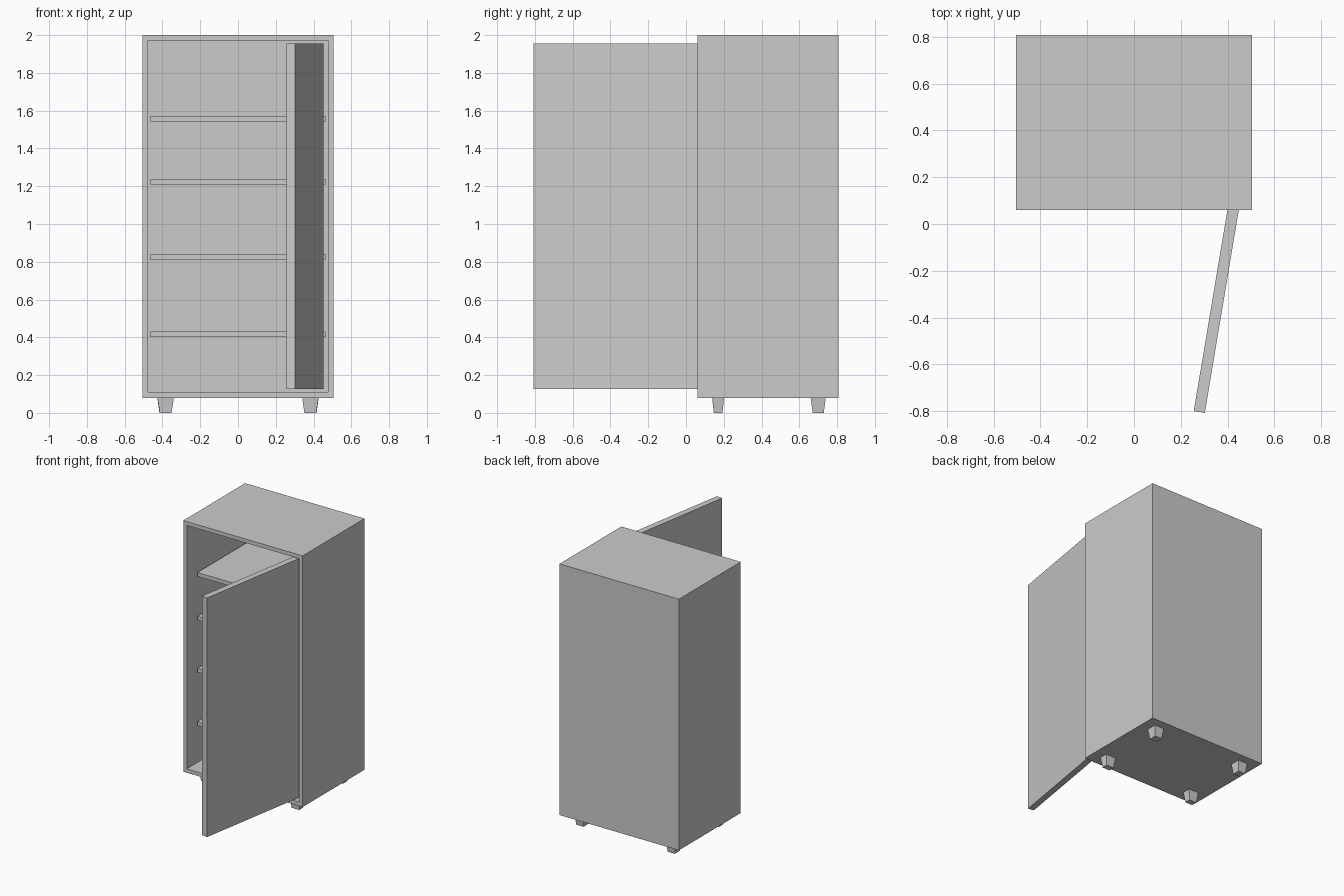
import bpy, bmesh, math
from mathutils import Matrix, Vector

if "Cube" in bpy.data.objects:
    bpy.data.objects.remove(bpy.data.objects["Cube"])

FRONT, BACK, HALF_W = 0.06, 0.807, 0.505
BOTTOM, TOP, WALL = 0.08, 2.0, 0.042


def finish(name, bm):
    bmesh.ops.recalc_face_normals(bm, faces=bm.faces[:])
    me = bpy.data.meshes.new(name)
    bm.to_mesh(me)
    bm.free()
    ob = bpy.data.objects.new(name, me)
    bpy.context.collection.objects.link(ob)
    return ob


def box_bm(lo, hi):
    lo, hi = Vector(lo), Vector(hi)
    bm = bmesh.new()
    m = Matrix.Translation((lo + hi) / 2) @ Matrix.Diagonal((*(hi - lo), 1))
    bmesh.ops.create_cube(bm, size=1, matrix=m)
    return bm


# Carcass: a box whose front is inset and pushed back to the rear panel
bm = box_bm((-HALF_W, FRONT, BOTTOM), (HALF_W, BACK, TOP))
bm.normal_update()
front = [f for f in bm.faces if f.normal.y < -0.9]
bmesh.ops.inset_region(bm, faces=front, thickness=WALL)
out = bmesh.ops.extrude_face_region(bm, geom=front)
bmesh.ops.translate(bm, vec=(0, BACK - FRONT - WALL, 0),
                    verts=[g for g in out["geom"] if isinstance(g, bmesh.types.BMVert)])
bmesh.ops.delete(bm, geom=[f for f in front if f.is_valid], context='FACES_ONLY')
finish("cabinet_body", bm)

# Shelves
inner = HALF_W - WALL
for i, z in enumerate((0.402, 0.81, 1.208, 1.542)):
    finish(f"shelf_{i + 1}", box_bm((-inner, 0.17, z), (inner, BACK - WALL, z + 0.03)))

# Door: modelled closed with its hinge corner at the origin, then swung open
door = finish("door", box_bm((-0.91, 0, 0.127), (0, 0.048, 1.955)))
door.location = (0.453, 0.09, 0)
door.rotation_euler.z = math.radians(80.5)


# Tapered square feet
def foot(name, x, y, w, d):
    bm = box_bm((-w / 2, -d / 2, 0), (w / 2, d / 2, BOTTOM))
    low = [v for v in bm.verts if v.co.z < 0.01]
    bmesh.ops.scale(bm, vec=(0.73, 0.73, 1), verts=low)
    finish(name, bm).location = (x, y, 0)


for side, s in (("left", -1), ("right", 1)):
    foot(f"front_{side}_foot", s * 0.383, 0.17, 0.086, 0.063)
    foot(f"back_{side}_foot", s * 0.386, 0.70, 0.082, 0.08)
